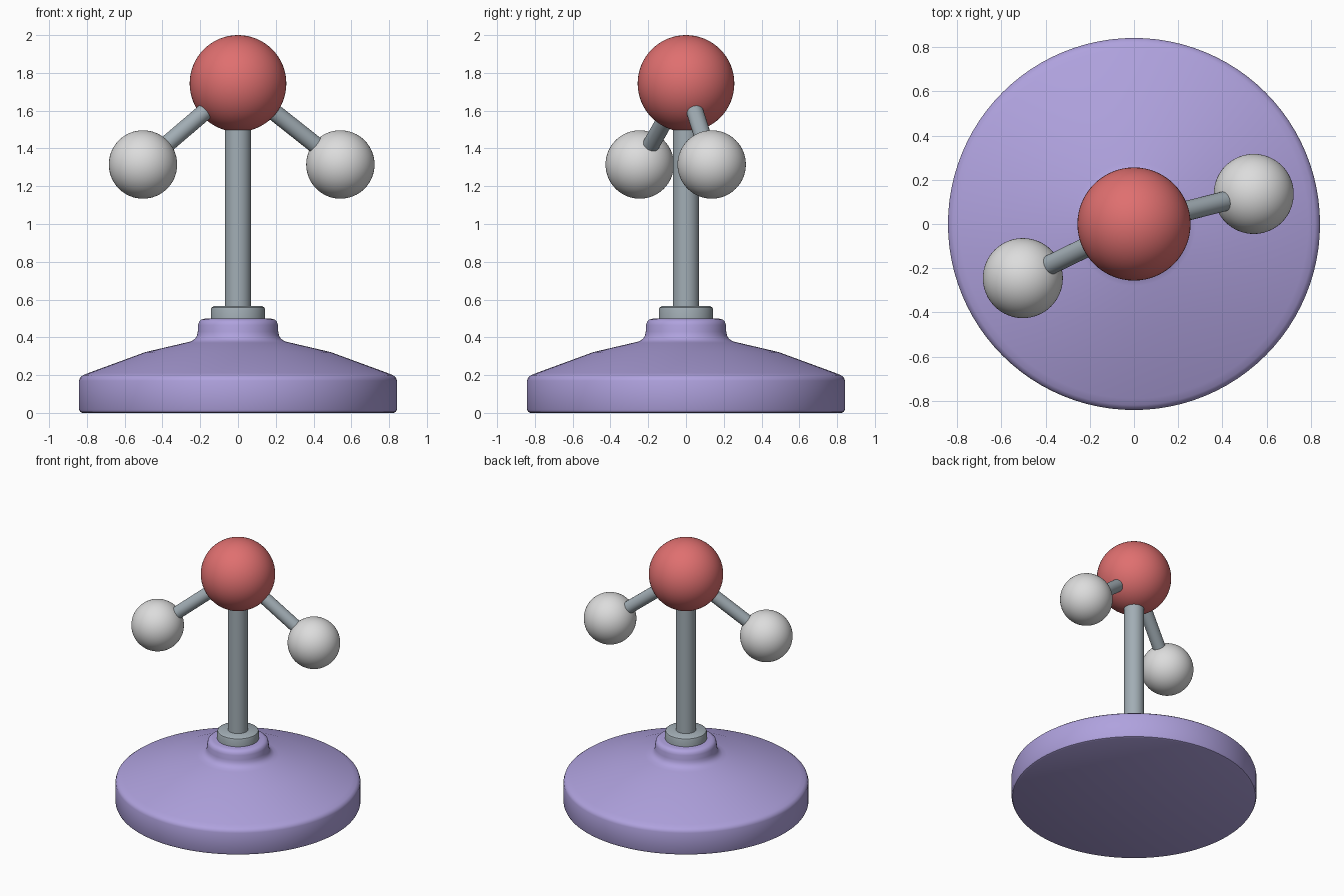
import bpy, bmesh, math
from mathutils import Vector

if "Cube" in bpy.data.objects:
    bpy.data.objects.remove(bpy.data.objects["Cube"])


def material(name, rgb):
    m = bpy.data.materials.new(name)
    m.diffuse_color = (*rgb, 1)
    m.use_nodes = True
    m.node_tree.nodes["Principled BSDF"].inputs["Base Color"].default_value = m.diffuse_color
    return m


purple = material("soft purple", (0.43, 0.36, 0.73))
red = material("coral red", (0.74, 0.16, 0.16))
white = material("off white", (0.72, 0.72, 0.72))
steel = material("steel grey", (0.36, 0.42, 0.46))


def lathe(name, profile, mat, segments=96, angle=35):
    """Spin a closed (radius, z) profile around the z axis."""
    bm = bmesh.new()
    verts = [bm.verts.new((r, 0, z)) for r, z in profile]
    edges = [bm.edges.new(pair) for pair in zip(verts, verts[1:])]
    bmesh.ops.spin(bm, geom=verts + edges, cent=(0, 0, 0), axis=(0, 0, 1),
                   angle=math.tau, steps=segments, use_duplicate=False)
    bmesh.ops.remove_doubles(bm, verts=bm.verts, dist=1e-5)
    bmesh.ops.recalc_face_normals(bm, faces=bm.faces)
    mesh = bpy.data.meshes.new(name)
    bm.to_mesh(mesh)
    bm.free()
    ob = bpy.data.objects.new(name, mesh)
    bpy.context.collection.objects.link(ob)
    finish(ob, name, mat, angle)


def finish(ob, name, mat, angle=35):
    ob.name = name
    ob.data.materials.append(mat)
    bpy.ops.object.select_all(action='DESELECT')
    ob.select_set(True)
    bpy.context.view_layer.objects.active = ob
    bpy.ops.object.shade_smooth_by_angle(angle=math.radians(angle))


def ball(name, centre, radius, mat):
    bpy.ops.mesh.primitive_uv_sphere_add(segments=64, ring_count=32,
                                         radius=radius, location=centre)
    finish(bpy.context.object, name, mat)


def rod(name, start, end, radius, mat):
    a, b = Vector(start), Vector(end)
    bpy.ops.mesh.primitive_cylinder_add(vertices=32, radius=radius,
                                        depth=(b - a).length, location=(a + b) / 2)
    ob = bpy.context.object
    ob.rotation_euler = (b - a).to_track_quat('Z', 'Y').to_euler()
    finish(ob, name, mat)


# Domed base with a rounded rim and a short neck
lathe("base", [(0, 0), (0.825, 0), (0.836, 0.005), (0.842, 0.018),
               (0.842, 0.17), (0.836, 0.188), (0.82, 0.2), (0.79, 0.212),
               (0.49, 0.322), (0.28, 0.371), (0.25, 0.378), (0.228, 0.391),
               (0.217, 0.41), (0.213, 0.43), (0.211, 0.465), (0.206, 0.482),
               (0.194, 0.494), (0.175, 0.499), (0, 0.5)], purple)

# Collar holding the post
lathe("collar", [(0, 0.49), (0.144, 0.49), (0.144, 0.545), (0.14, 0.557),
                 (0.128, 0.565), (0, 0.565)], steel)

# Post
rod("post", (0, 0, 0.55), (0, 0, 1.62), 0.07, steel)

# Large ball, two small balls and their connecting rods
centre = (0, 0, 1.744)
ball("large_ball", centre, 0.256, red)
for side, place in (("left", (-0.503, -0.245, 1.315)),
                    ("right", (0.542, 0.136, 1.315))):
    ball("small_ball_" + side, place, 0.181, white)
    rod("connecting_rod_" + side, centre, place, 0.045, steel)
